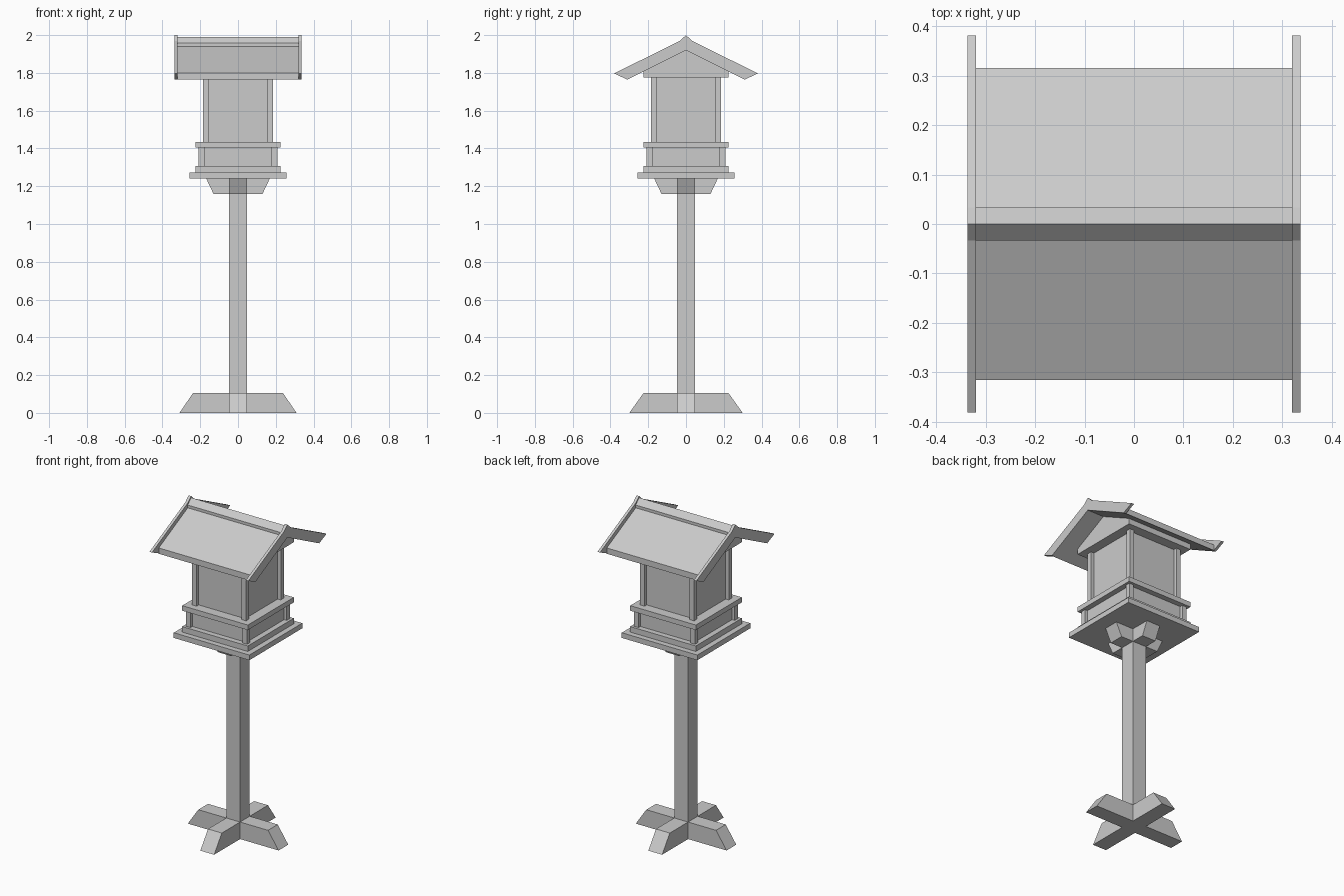
import bpy, bmesh
from mathutils import Matrix

cube = bpy.data.objects.get("Cube")
if cube:
    bpy.data.objects.remove(cube, do_unlink=True)

grey = bpy.data.materials.new("plain grey")
grey.use_nodes = True
grey.diffuse_color = (0.6, 0.6, 0.6, 1)
grey.node_tree.nodes["Principled BSDF"].inputs["Base Color"].default_value = (0.6, 0.6, 0.6, 1)


def finish(name, bm):
    bmesh.ops.recalc_face_normals(bm, faces=bm.faces)
    mesh = bpy.data.meshes.new(name)
    bm.to_mesh(mesh)
    bm.free()
    mesh.materials.append(grey)
    obj = bpy.data.objects.new(name, mesh)
    bpy.context.collection.objects.link(obj)
    return obj


def box(name, x0, x1, y0, y1, z0, z1):
    bm = bmesh.new()
    size = Matrix.Diagonal((x1 - x0, y1 - y0, z1 - z0, 1))
    place = Matrix.Translation(((x0 + x1) / 2, (y0 + y1) / 2, (z0 + z1) / 2))
    bmesh.ops.create_cube(bm, size=1, matrix=place @ size)
    return finish(name, bm)


def slab(name, half, z0, z1):
    return box(name, -half, half, -half, half, z0, z1)


def prism(name, profile, a0, a1, axis="X"):
    """Extrude a profile of (across, height) points along the x or y axis."""
    bm = bmesh.new()
    point = (lambda a, p: (a, *p)) if axis == "X" else (lambda a, p: (p[0], a, p[1]))
    face = bm.faces.new([bm.verts.new(point(a0, p)) for p in profile])
    ext = bmesh.ops.extrude_face_region(bm, geom=[face])
    verts = [v for v in ext["geom"] if isinstance(v, bmesh.types.BMVert)]
    shift = (a1 - a0, 0, 0) if axis == "X" else (0, a1 - a0, 0)
    bmesh.ops.translate(bm, verts=verts, vec=shift)
    return finish(name, bm)


def mirrored(half):
    """Complete a symmetric profile whose first and last points lie on the centre line."""
    return half + [(-y, z) for y, z in reversed(half[1:-1])]


def corner_posts(name, outer, width, z0, z1):
    for sx in (-1, 1):
        for sy in (-1, 1):
            xs = sorted((sx * outer, sx * (outer - width)))
            ys = sorted((sy * outer, sy * (outer - width)))
            box(name, *xs, *ys, z0, z1)


# Pole with crossed feet and crossed brackets under the floor
POLE = 0.047
slab("pole", POLE, 0, 1.24)
for axis, foot, foot_top in (("Y", 0.31, 0.238), ("X", 0.30, 0.225)):
    prism("foot_beam", [(-foot, 0), (foot, 0), (foot_top, 0.105), (-foot_top, 0.105)],
          -POLE, POLE, axis)
    prism("floor_bracket", [(-0.13, 1.16), (0.13, 1.16), (0.168, 1.24), (-0.168, 1.24)],
          -POLE, POLE, axis)

# House floor, lower storey and railing
slab("floor", 0.258, 1.24, 1.272)
slab("lower_trim", 0.224, 1.272, 1.306)
slab("lower_walls", 0.19, 1.306, 1.404)
corner_posts("lower_corner_post", 0.208, 0.03, 1.306, 1.404)
slab("middle_trim", 0.224, 1.404, 1.435)

# Upper storey
slab("upper_walls", 0.163, 1.435, 1.778)
corner_posts("upper_corner_post", 0.184, 0.03, 1.435, 1.778)

# Top beam and gable in one pentagonal block
prism("gable_block", mirrored([(0, 1.775), (0.224, 1.775), (0.224, 1.812), (0, 1.923)]),
      -0.224, 0.224)

# Roof: sunken panels, ridge cap and end boards
prism("roof_panels", mirrored([(0, 1.956), (0.315, 1.80), (0.315, 1.764), (0, 1.92)]),
      -0.32, 0.32)
prism("ridge_cap", mirrored([(0, 1.99), (0.033, 1.957), (0.033, 1.935), (0, 1.935)]),
      -0.32, 0.32)
board = mirrored([(0, 2.0), (0.033, 1.969), (0.381, 1.797), (0.311, 1.765), (0, 1.92)])
for side in (-1, 1):
    prism("roof_end_board", board, side * 0.32, side * 0.337)
